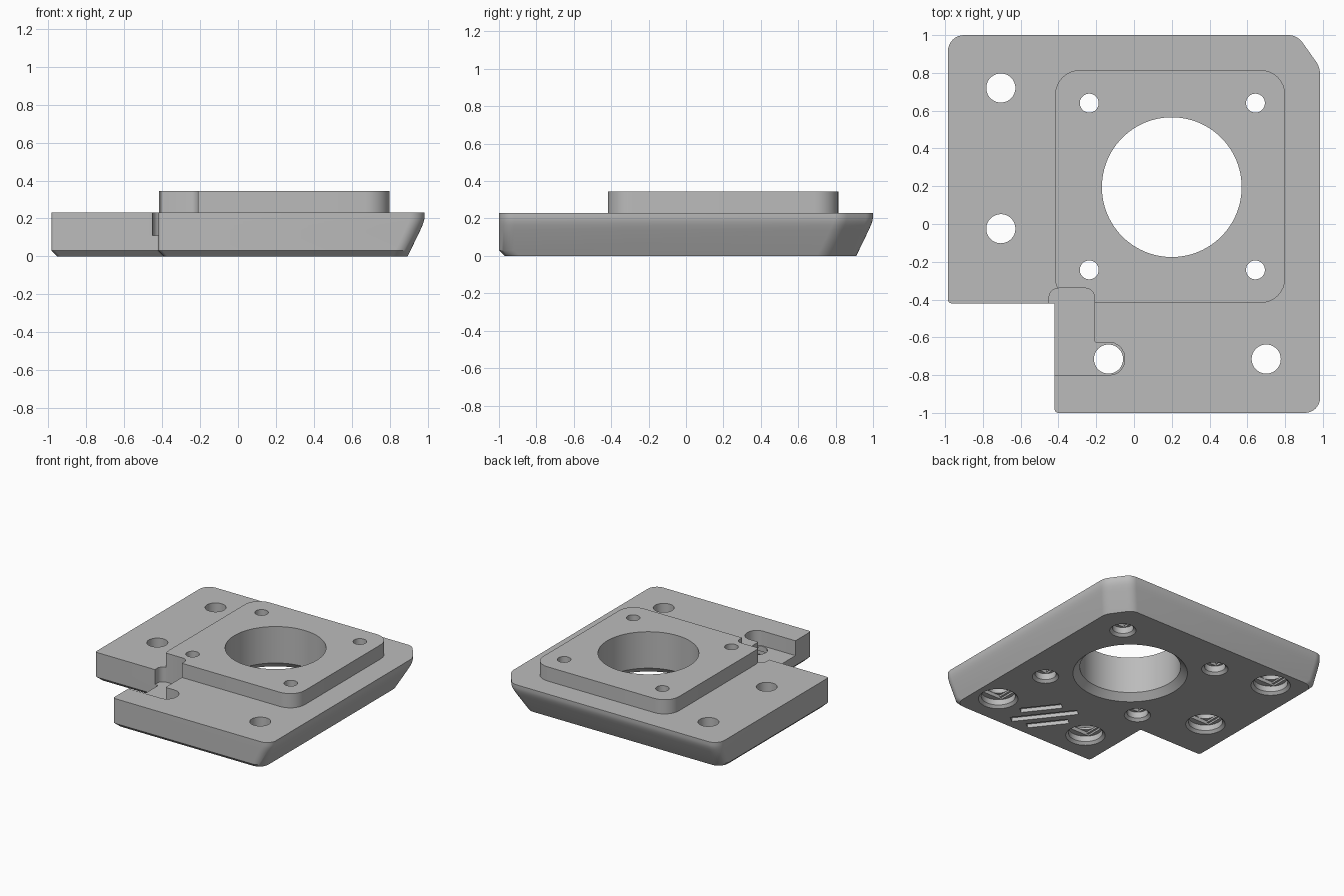
import bpy, bmesh, math
from mathutils import Vector

if "Cube" in bpy.data.objects:
    bpy.data.objects.remove(bpy.data.objects["Cube"])

grey = bpy.data.materials.new("light_grey")
grey.use_nodes = True
COLOUR = (0.5, 0.5, 0.5, 1)
grey.diffuse_color = COLOUR
grey.node_tree.nodes["Principled BSDF"].inputs["Base Color"].default_value = COLOUR


def rounded(corners, steps=8):
    """Outline with each (x, y, radius) corner turned into an arc."""
    points = []
    for i, (x, y, r) in enumerate(corners):
        p = Vector((x, y))
        before, after = corners[i - 1], corners[(i + 1) % len(corners)]
        d1 = (Vector(before[:2]) - p).normalized()
        d2 = (Vector(after[:2]) - p).normalized()
        half = math.acos(d1.dot(d2)) / 2
        centre = p + (d1 + d2).normalized() * (r / math.sin(half))
        start = p + d1 * (r / math.tan(half)) - centre
        end = p + d2 * (r / math.tan(half)) - centre
        sweep = math.pi - 2 * half
        for s in range(steps + 1):
            t = sweep * s / steps
            q = centre + (start * math.sin(sweep - t) + end * math.sin(t)) / math.sin(sweep)
            points.append((q.x, q.y))
    return points


def circle(cx, cy, r, n=64):
    return [(cx + r * math.cos(2 * math.pi * i / n),
             cy + r * math.sin(2 * math.pi * i / n)) for i in range(n)]


def box(cx, cy, hx, hy, angle=0):
    c, s = math.cos(angle), math.sin(angle)
    return [(cx + c * u * hx - s * v * hy, cy + s * u * hx + c * v * hy)
            for u, v in ((-1, -1), (1, -1), (1, 1), (-1, 1))]


def loft(name, layers):
    """Solid through stacked (z, outline) layers."""
    bm = bmesh.new()
    rings = [[bm.verts.new((x, y, z)) for x, y in pts] for z, pts in layers]
    n = len(rings[0])
    for low, high in zip(rings, rings[1:]):
        for i in range(n):
            j = (i + 1) % n
            bm.faces.new((low[i], low[j], high[j], high[i]))
    bm.faces.new(rings[0][::-1])
    bm.faces.new(rings[-1])
    bmesh.ops.recalc_face_normals(bm, faces=bm.faces)
    mesh = bpy.data.meshes.new(name)
    bm.to_mesh(mesh)
    bm.free()
    mesh.materials.append(grey)
    obj = bpy.data.objects.new(name, mesh)
    bpy.context.scene.collection.objects.link(obj)
    return obj


def combine(target, tool, operation='DIFFERENCE'):
    """Apply a boolean with the first solver that gives a changed solid."""
    tool.hide_render = True
    mod = target.modifiers.new("combine", 'BOOLEAN')
    mod.operation, mod.object = operation, tool
    for solver in ('EXACT', 'MANIFOLD', 'FLOAT'):
        mod.solver = solver
        graph = bpy.context.evaluated_depsgraph_get()
        result = bpy.data.meshes.new_from_object(target.evaluated_get(graph))
        if len(result.polygons) not in (0, len(target.data.polygons)):
            target.data = result
            break
    target.modifiers.clear()
    bpy.data.objects.remove(tool)


def plate_outline(a, b):
    """L-shaped outline: a insets the back and left edges, b the others."""
    return rounded([
        (-0.42 + b, -1 + b, 0.02), (0.985 - a, -1 + b, 0.08),
        (0.985 - a, 0.83 - a, 0.12), (0.864 - a, 1 - a, 0.09),
        (-0.985 + b, 1 - a, 0.085), (-0.985 + b, -0.42 + b, 0.02),
        (-0.42 + b, -0.42 + b, 0.01)])


# Base plate with two sloping sides and a small chamfer on the others
SIDE = [(0, 0.09, 0.03), (0.03, 0.075, 0), (0.14, 0.022, 0), (0.165, 0.011, 0),
        (0.185, 0.004, 0), (0.205, 0, 0), (0.23, 0, 0)]
plate = loft("mounting_plate", [(z, plate_outline(a, b)) for z, a, b in SIDE])

# Raised pad
pad = rounded([(-0.417, -0.418, 0.13), (0.8, -0.418, 0.13),
               (0.8, 0.815, 0.13), (-0.417, 0.815, 0.13)])
combine(plate, loft("raised_pad", [(0.15, pad), (0.345, pad)]), 'UNION')

# Cable channel and pocket, open at the side
channel = rounded([
    (-0.45, -0.34, 0.05), (-0.45, -0.5, 0.01), (-0.5, -0.5, 0.01),
    (-0.5, -0.8, 0.01), (-0.05, -0.8, 0.08), (-0.05, -0.627, 0.08),
    (-0.21, -0.627, 0.01), (-0.21, -0.34, 0.045)], 5)
combine(plate, loft("channel_cutter", [(0.11, channel), (0.5, channel)]))

# Central bore with a chamfered underside
combine(plate, loft("bore_cutter", [
    (-0.05, circle(0.2, 0.195, 0.47, 96)), (0.05, circle(0.2, 0.195, 0.37, 96)),
    (0.5, circle(0.2, 0.195, 0.37, 96))]))


def screw_hole(x, y, r, head, depth):
    """Through hole, chamfered head recess below and stepped bridging cuts."""
    combine(plate, loft("hole_cutter", [
        (-0.02, circle(x, y, head + 0.04)), (0.02, circle(x, y, head)),
        (depth, circle(x, y, head)), (depth, circle(x, y, r)),
        (0.5, circle(x, y, r))]))
    w = r * 1.02
    slot = math.sqrt(head * head - w * w) * 0.98
    for hx, rise in ((slot, 0.014), (w, 0.028)):
        rect = box(x, y, hx, w)
        combine(plate, loft("bridge_cutter", [(depth - 0.01, rect), (depth + rise, rect)]))


for x, y in ((-0.705, 0.72), (-0.705, -0.025), (0.7, -0.715), (-0.135, -0.715)):
    screw_hole(x, y, 0.077, 0.125, 0.065)
for x in (-0.237, 0.643):
    for y in (-0.243, 0.64):
        screw_hole(x, y, 0.05, 0.077, 0.07)

# Three diagonal grooves on the underside
angle = math.radians(-52)
for offset, half in ((-0.115, 0.155), (0, 0.25), (0.115, 0.155)):
    groove = box(0.28 - math.sin(angle) * offset, -0.69 + math.cos(angle) * offset,
                 half, 0.03, angle)
    combine(plate, loft("groove_cutter", [(-0.02, groove), (0.03, groove)]))

# Smooth the round walls and keep the crisp edges
bpy.ops.object.select_all(action='DESELECT')
plate.select_set(True)
bpy.context.view_layer.objects.active = plate
bpy.ops.object.shade_smooth_by_angle(angle=math.radians(30))
